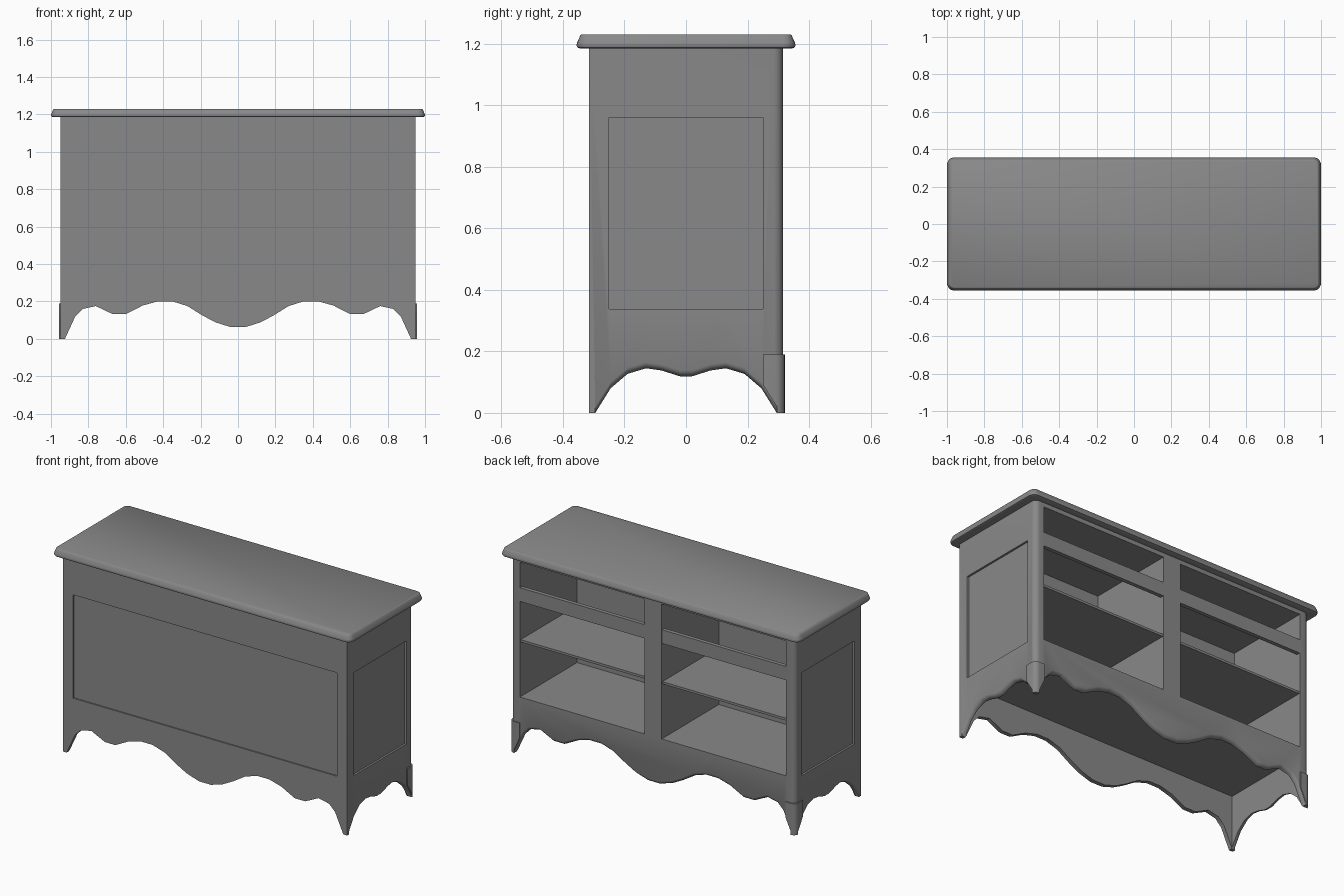
import bpy
import bmesh
import math

if "Cube" in bpy.data.objects:
    bpy.data.objects.remove(bpy.data.objects["Cube"], do_unlink=True)

grey = bpy.data.materials.new("grey paint")
grey.use_nodes = True
grey.diffuse_color = (0.25, 0.25, 0.25, 1)
grey.node_tree.nodes["Principled BSDF"].inputs["Base Color"].default_value = (0.25, 0.25, 0.25, 1)


def finish(bm, name):
    bmesh.ops.recalc_face_normals(bm, faces=bm.faces[:])
    mesh = bpy.data.meshes.new(name)
    bm.to_mesh(mesh)
    bm.free()
    mesh.materials.append(grey)
    obj = bpy.data.objects.new(name, mesh)
    bpy.context.collection.objects.link(obj)
    return obj


def box(name, x, y, z, radius=0.0, corner=lambda p: True):
    """Box from three ranges; upright edges picked by corner() are rounded."""
    bm = bmesh.new()
    bmesh.ops.create_cube(bm, size=1)
    for v in bm.verts:
        v.co = [lo + (c + 0.5) * (hi - lo) for c, (lo, hi) in zip(v.co, (x, y, z))]
    if radius:
        edges = [e for e in bm.edges
                 if abs(e.verts[0].co.z - e.verts[1].co.z) > 0.01 and corner(e.verts[0].co)]
        bmesh.ops.bevel(bm, geom=edges, offset=radius, segments=5, profile=0.5, affect='EDGES')
    return finish(bm, name)


def loft(name, loops):
    bm = bmesh.new()
    rings = [[bm.verts.new(p) for p in loop] for loop in loops]
    for a, b in zip(rings, rings[1:]):
        for i in range(len(a)):
            j = (i + 1) % len(a)
            bm.faces.new((a[i], a[j], b[j], b[i]))
    bm.faces.new(rings[0])
    bm.faces.new(rings[-1])
    return finish(bm, name)


def activate(obj):
    bpy.ops.object.select_all(action='DESELECT')
    obj.select_set(True)
    bpy.context.view_layer.objects.active = obj


def cut(obj, cutters):
    activate(obj)
    for c in cutters:
        mod = obj.modifiers.new("cut", 'BOOLEAN')
        mod.operation = 'DIFFERENCE'
        mod.solver = 'EXACT'
        mod.object = c
        bpy.ops.object.modifier_apply(modifier=mod.name)


def smooth(obj, angle=35):
    activate(obj)
    bpy.ops.object.shade_smooth_by_angle(angle=math.radians(angle))


def arch_cutter(name, half, along_x, sections):
    """Scalloped tunnel; each section is (position, rise), so ends can flare."""
    outline = [(-u, z) for u, z in half] + [(u, z) for u, z in reversed(half)]
    loops = []
    for pos, rise in sections:
        ring = [(u, z + rise if z >= 0 else z) for u, z in outline]
        loops.append([(pos, u, z) if along_x else (u, pos, z) for u, z in ring])
    return loft(name, loops)


W, D, H = 0.95, 0.315, 1.19

# Scalloped aprons: long sides and short ends, rounded where they meet the outside
long_half = [(0.925, -0.1), (0.925, 0), (0.87, 0.12), (0.83, 0.16), (0.76, 0.175),
             (0.67, 0.132), (0.6, 0.132), (0.51, 0.178), (0.43, 0.2), (0.35, 0.2),
             (0.27, 0.175), (0.19, 0.125), (0.12, 0.088), (0.04, 0.063)]
end_half = [(0.295, -0.1), (0.295, 0), (0.245, 0.08), (0.19, 0.127), (0.13, 0.145),
            (0.08, 0.138), (0.02, 0.119)]
flare = [(-0.022, 0), (-0.01, 0.004), (-0.003, 0.011), (0, 0.02), (0.05, 0.02)]
long_arch = arch_cutter("long_arch", long_half, False,
                        [(-0.4, 0)] + [(D + p, r) for p, r in flare])
end_arch = arch_cutter("end_arch", end_half, True,
                       [(-W - p, r) for p, r in reversed(flare)] + [(W + p, r) for p, r in flare])
hollow = box("hollow", (-0.925, 0.925), (-0.29, 0.29), (-0.1, 0.32))

# Cabinet body with rounded open-side corners, compartments and sunk panels
body = box("body", (-W, W), (-D, D), (0, H), 0.03, lambda p: p.y > 0)
cutters = [hollow, long_arch, end_arch,
           box("long_panel", (-0.883, 0.883), (-0.5, -D + 0.008), (0.34, 0.965))]
for s in (-1, 1):
    cutters.append(box("compartment", sorted((s * 0.058, s * 0.89)), (-0.23, 0.5), (0.345, 1.16)))
    cutters.append(box("end_panel", sorted((s * (W - 0.012), s * 1.2)), (-0.25, 0.25), (0.337, 0.96)))
cut(body, cutters)
smooth(body)

# Thickened feet on the open-side corners
for s, side in ((1, "left"), (-1, "right")):
    foot = box(side + "_foot", sorted((s * 0.89, s * 0.957)), (0.25, 0.321), (0, 0.19),
               0.03, lambda p, s=s: p.y > 0.3 and p.x * s > 0.92)
    cut(foot, [hollow, long_arch, end_arch])
    smooth(foot)

for c in cutters:
    bpy.data.objects.remove(c, do_unlink=True)

# Rail and thin shelf in each bay
for s, side in ((1, "left"), (-1, "right")):
    span = sorted((s * 0.056, s * 0.892))
    box(side + "_rail", span, (0.29, D - 0.001), (0.922, 1.005))
    box(side + "_shelf", span, (-0.235, 0.308), (0.675, 0.689))

# Moulded top: rounded rectangle lofted through an edge profile


def rounded_rect(inset, z, r=0.04):
    ring = []
    for k, (sx, sy) in enumerate(((1, 1), (-1, 1), (-1, -1), (1, -1))):
        for i in range(6):
            a = math.radians(90 * k + 18 * i)
            ring.append((sx * (1 - r) + (r - inset) * math.cos(a),
                         sy * (0.356 - r) + (r - inset) * math.sin(a), z))
    return ring


edge = [(0.03, 1.185), (0.01, 1.185), (0.003, 1.188), (0, 1.195), (0.002, 1.204),
        (0.008, 1.217), (0.013, 1.228), (0.016, 1.23)]
top = loft("top", [rounded_rect(i, z) for i, z in edge])
smooth(top, 40)
